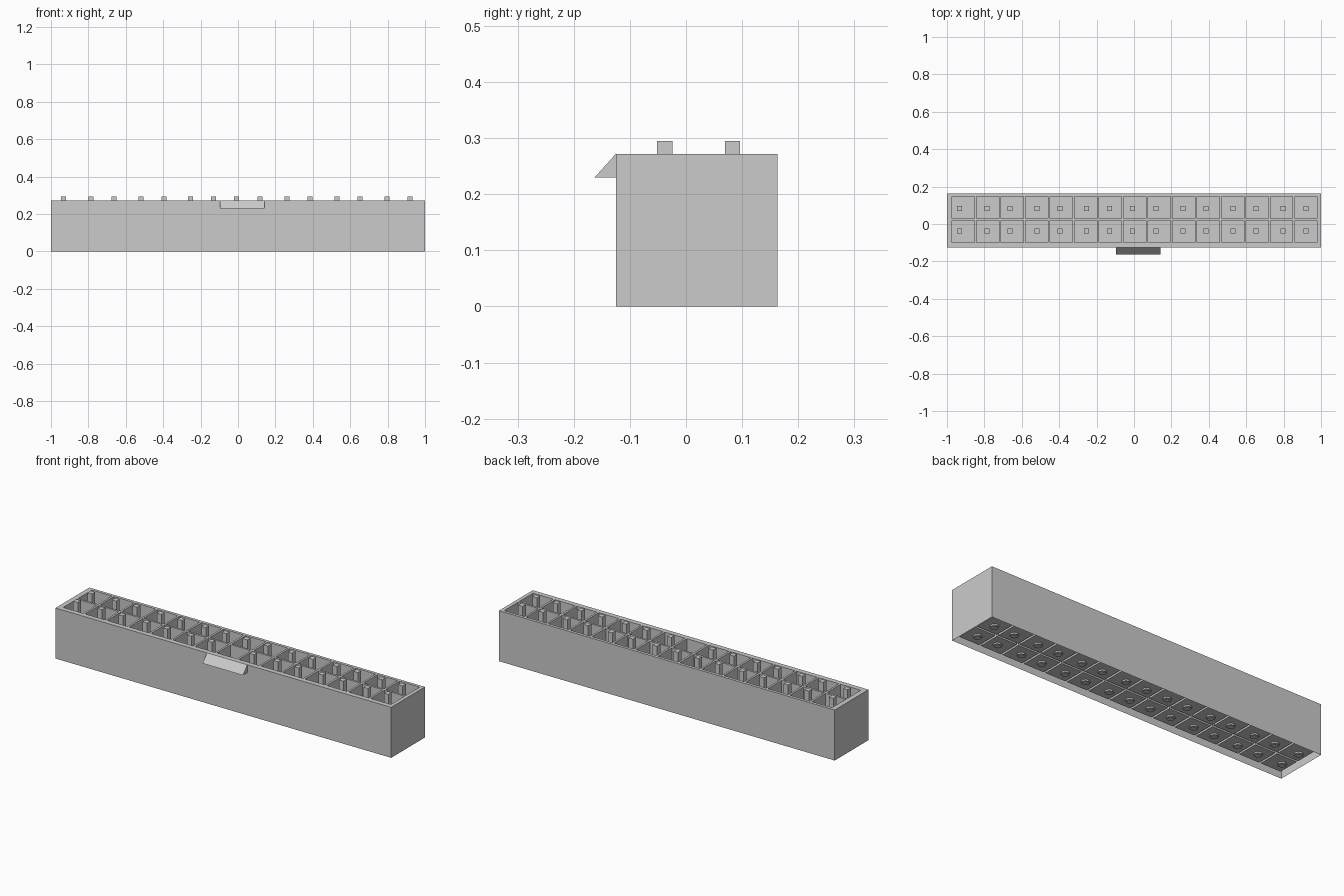
import bpy, bmesh
from mathutils import Matrix, Vector

if "Cube" in bpy.data.objects:
    bpy.data.objects.remove(bpy.data.objects["Cube"])

TOP, FLOOR = 0.272, 0.016
Y0, Y1 = -0.125, 0.163
COLS = 15
START, PITCH, CELL_W = -0.973, 0.1309, 0.12
ROWS = [(-0.098, 0.019), (0.030, 0.147)]
PIN_Y = [-0.038, 0.083]
PIN_X = [-0.932, -0.787, -0.663, -0.519, -0.396, -0.254, -0.131, -0.007,
         0.118, 0.262, 0.385, 0.529, 0.652, 0.797, 0.919]


def finish(name, bm):
    bmesh.ops.recalc_face_normals(bm, faces=bm.faces)
    me = bpy.data.meshes.new(name)
    bm.to_mesh(me)
    bm.free()
    ob = bpy.data.objects.new(name, me)
    bpy.context.collection.objects.link(ob)
    return ob


# housing: gridded top plate, pockets pushed down, thin outer walls, open bottom
xs = [-1.0]
for i in range(COLS):
    xs += [START + i * PITCH, START + i * PITCH + CELL_W]
xs.append(1.0)
ys = [Y0, *ROWS[0], *ROWS[1], Y1]

bm = bmesh.new()
grid = [[bm.verts.new((x, y, TOP)) for y in ys] for x in xs]
pockets = []
for i in range(len(xs) - 1):
    for j in range(len(ys) - 1):
        f = bm.faces.new((grid[i][j], grid[i + 1][j], grid[i + 1][j + 1], grid[i][j + 1]))
        if i % 2 and j % 2:
            pockets.append(f)
rim = [e for e in bm.edges if e.is_boundary]
skirt = bmesh.ops.extrude_edge_only(bm, edges=rim)["geom"]
for v in skirt:
    if isinstance(v, bmesh.types.BMVert):
        v.co.z = 0
for f in bmesh.ops.extrude_discrete_faces(bm, faces=pockets)["faces"]:
    for v in f.verts:
        v.co.z = FLOOR
bmesh.ops.remove_doubles(bm, verts=bm.verts, dist=1e-5)
bmesh.ops.dissolve_limit(bm, angle_limit=0.01, verts=bm.verts, edges=bm.edges)
finish("connector_housing", bm)

# square contact pins; the front middle one is cut short
pins, collars = bmesh.new(), bmesh.new()
for i, x in enumerate(PIN_X):
    for r, y in enumerate(PIN_Y):
        top = 0.1 if (i == 7 and r == 0) else 0.295
        bot = 0.006
        bmesh.ops.create_cube(pins, size=1, matrix=Matrix.Translation((x, y, (top + bot) / 2))
                              @ Matrix.Diagonal((0.027, 0.027, top - bot, 1)))
        # low octagonal collar under each pocket floor
        bmesh.ops.create_cone(collars, cap_ends=True, segments=8, radius1=0.022, radius2=0.022,
                              depth=0.008, matrix=Matrix.Translation((x, y, FLOOR - 0.004)))
finish("contact_pins", pins)
finish("pin_collars", collars)

# latch wedge on the front
bm = bmesh.new()
profile = [(Y0, TOP), (-0.163, 0.23), (Y0, 0.23)]
face = bm.faces.new([bm.verts.new((-0.097, y, z)) for y, z in profile])
ext = bmesh.ops.extrude_face_region(bm, geom=[face])["geom"]
bmesh.ops.translate(bm, verts=[g for g in ext if isinstance(g, bmesh.types.BMVert)],
                    vec=Vector((0.24, 0, 0)))
if not face.is_valid:
    pass
elif not any(f is not face and f.normal.x < -0.9 for f in bm.faces):
    face.normal_update()
finish("latch_wedge", bm)
